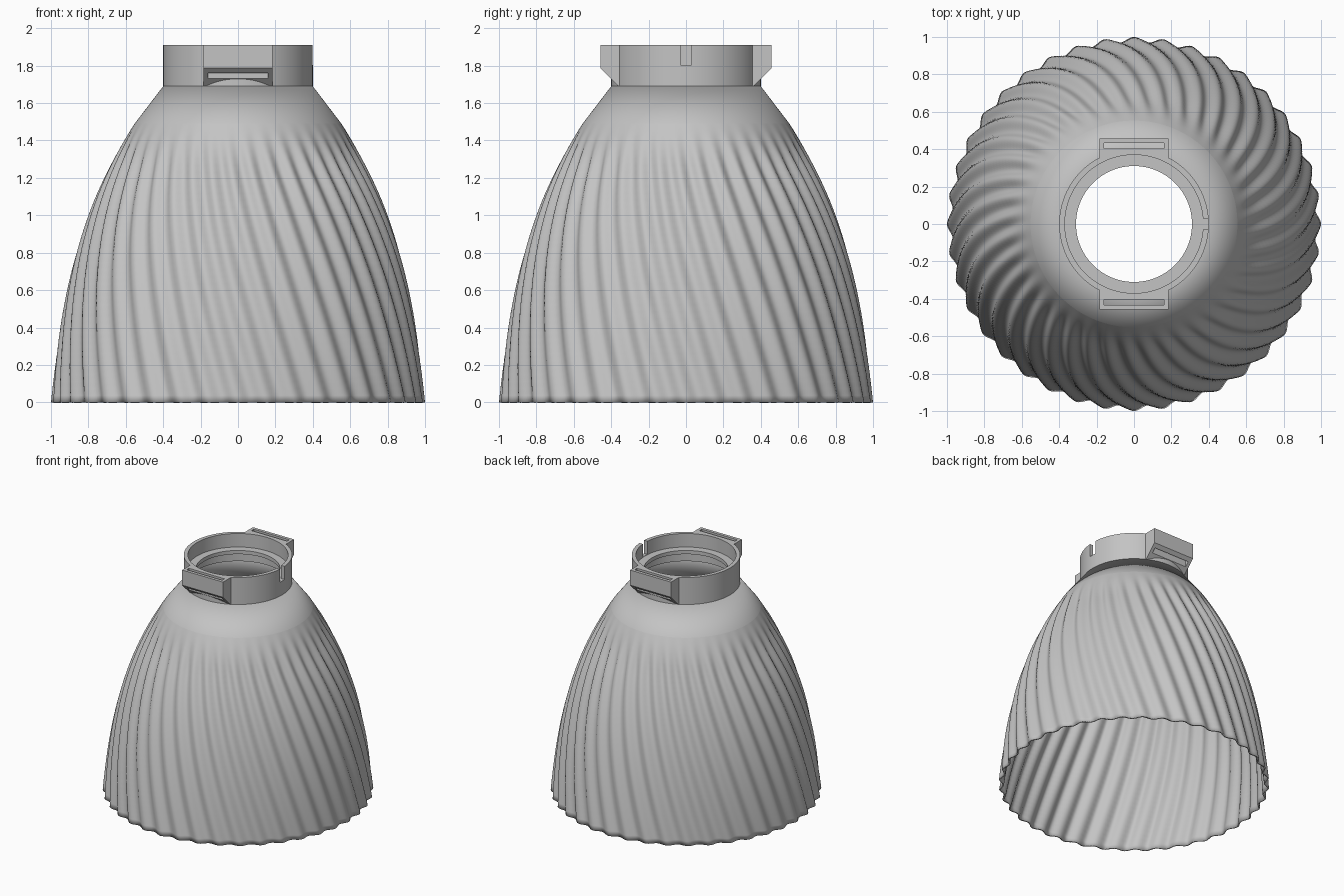
import bpy, bmesh, math

cube = bpy.data.objects.get("Cube")
if cube:
    bpy.data.objects.remove(cube, do_unlink=True)

GREY = (0.55, 0.55, 0.55, 1)
mat = bpy.data.materials.new("matte grey")
mat.use_nodes = True
mat.diffuse_color = GREY
mat.node_tree.nodes["Principled BSDF"].inputs["Base Color"].default_value = GREY

TOP, NECK_Z, NECK_R = 1.91, 1.69, 0.4
SHOULDER, FLUTES, TWIST, DEPTH = 1.49, 40, math.radians(25), 0.014


def finish(bm, name):
    bmesh.ops.recalc_face_normals(bm, faces=bm.faces)
    mesh = bpy.data.meshes.new(name)
    bm.to_mesh(mesh)
    bm.free()
    mesh.materials.append(mat)
    obj = bpy.data.objects.new(name, mesh)
    bpy.context.collection.objects.link(obj)
    return obj


def activate(obj):
    bpy.ops.object.select_all(action='DESELECT')
    obj.select_set(True)
    bpy.context.view_layer.objects.active = obj


def lathe(radius, rows, segs, closed=False):
    """Sweep rows around z; radius(row, angle) gives (r, z)."""
    bm = bmesh.new()
    rings = []
    for row in rows:
        ring = []
        for i in range(segs):
            a = math.tau * i / segs
            r, z = radius(row, a)
            ring.append(bm.verts.new((r * math.cos(a), r * math.sin(a), z)))
        rings.append(ring)
    pairs = list(zip(rings, rings[1:]))
    if closed:
        pairs.append((rings[-1], rings[0]))
    for lo, hi in pairs:
        for i in range(segs):
            j = (i + 1) % segs
            bm.faces.new((lo[i], lo[j], hi[j], hi[i]))
    return bm


def prism(name, profile, half_width):
    """Extrude a (y, z) profile along x."""
    bm = bmesh.new()
    face = bm.faces.new([bm.verts.new((-half_width, y, z)) for y, z in profile])
    out = bmesh.ops.extrude_face_region(bm, geom=[face])
    verts = [v for v in out["geom"] if isinstance(v, bmesh.types.BMVert)]
    bmesh.ops.translate(bm, vec=(2 * half_width, 0, 0), verts=verts)
    return finish(bm, name)


def box(name, x0, x1, y0, y1, z0, z1):
    obj = prism(name, [(y0, z0), (y1, z0), (y1, z1), (y0, z1)], (x1 - x0) / 2)
    for v in obj.data.vertices:
        v.co.x += (x0 + x1) / 2
    return obj


def cut(obj, cutter):
    cutter.hide_render = True
    mod = obj.modifiers.new("cut", 'BOOLEAN')
    mod.operation, mod.solver, mod.object = 'DIFFERENCE', 'EXACT', cutter
    activate(obj)
    bpy.ops.object.modifier_apply(modifier=mod.name)
    bpy.data.objects.remove(cutter, do_unlink=True)


# Fluted shade: domed body with twisted ripples that fade into a plain cone
def shade_point(z, a):
    if z > SHOULDER:
        t = (z - SHOULDER) / (NECK_Z - SHOULDER)
        return body_radius(SHOULDER) * (1 - t) + NECK_R * t, z
    fade = min(1, (SHOULDER - z) / 0.28)
    amp = DEPTH * fade * fade * (3 - 2 * fade)
    phase = FLUTES * (a + TWIST * z / SHOULDER)
    return body_radius(z) - amp + amp * math.cos(phase), z


def body_radius(z):
    return 1 - 0.1 * z - 0.03 * z ** 2 - 0.07 * z ** 3


STEPS = 40
levels = [SHOULDER * i / STEPS for i in range(STEPS + 1)] + [NECK_Z]
bm = lathe(shade_point, levels, FLUTES * 12)
for f in bm.faces:
    f.smooth = True
for e in bm.edges:
    if all(abs(v.co.z - SHOULDER) < 1e-4 for v in e.verts):
        e.smooth = False
shade = finish(bm, "fluted_shade")
wall = shade.modifiers.new("wall", 'SOLIDIFY')
wall.thickness, wall.offset = 0.012, -1
activate(shade)
bpy.ops.object.modifier_apply(modifier=wall.name)

# Collar with an inner ledge and a key notch on the left
ring = [(NECK_R, NECK_Z - 0.005), (NECK_R, TOP), (0.37, TOP), (0.37, 1.8),
        (0.31, 1.8), (0.31, 1.77), (0.37, 1.77), (0.37, NECK_Z - 0.005)]
collar = finish(lathe(lambda p, a: p, ring, 96, closed=True), "collar")
cut(collar, box("notch_cutter", 0.34, 0.5, -0.03, 0.03, 1.803, 2))
activate(collar)
bpy.ops.object.shade_smooth_by_angle(angle=math.radians(30))

# Slotted lugs on the front and back of the collar
for name, s in (("front_lug", -1), ("back_lug", 1)):
    lug = prism(name, [(s * 0.3, TOP), (s * 0.457, TOP), (s * 0.457, 1.787),
                       (s * 0.36, NECK_Z), (s * 0.3, NECK_Z)], 0.185)
    bore = bmesh.new()
    bmesh.ops.create_cone(bore, cap_ends=True, segments=96, depth=4,
                          radius1=0.397, radius2=0.397)
    cut(lug, finish(bore, "bore_cutter"))
    ys = sorted((s * 0.4025, s * 0.432))
    cut(lug, box("slot_cutter", -0.16, 0.16, ys[0], ys[1], 1.5, 2.1))
